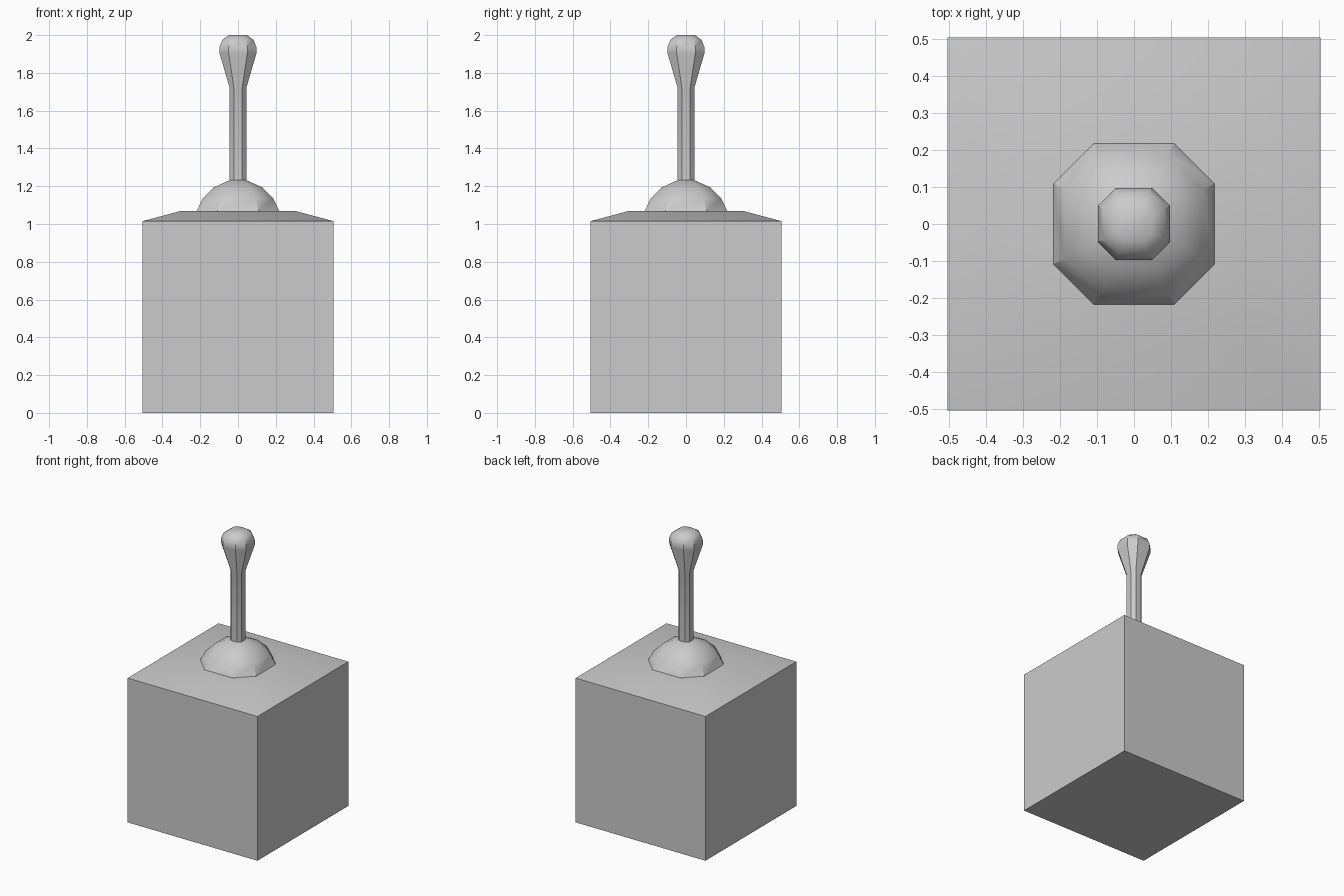
import bpy
import math

if "Cube" in bpy.data.objects:
    bpy.data.objects.remove(bpy.data.objects["Cube"])


def lathe(name, section, profile, smooth=35):
    """Stack scaled copies of a cross-section (unit half-width) at each (half_width, z)."""
    n = len(section)
    verts = [(x * r, y * r, z) for r, z in profile for x, y in section]
    faces = [tuple(reversed(range(n)))]
    for k in range(len(profile) - 1):
        for i in range(n):
            j = (i + 1) % n
            faces.append((k * n + i, k * n + j, (k + 1) * n + j, (k + 1) * n + i))
    top = (len(profile) - 1) * n
    faces.append(tuple(range(top, top + n)))
    mesh = bpy.data.meshes.new(name)
    mesh.from_pydata(verts, [], faces)
    mesh.update()
    obj = bpy.data.objects.new(name, mesh)
    bpy.context.collection.objects.link(obj)
    bpy.ops.object.select_all(action='DESELECT')
    bpy.context.view_layer.objects.active = obj
    obj.select_set(True)
    bpy.ops.object.shade_smooth_by_angle(angle=math.radians(smooth))
    return obj


SQUARE = [(1, -1), (1, 1), (-1, 1), (-1, -1)]
# Square with its corners cut off halfway along each side
OCTAGON = [(1, -.5), (1, .5), (.5, 1), (-.5, 1),
           (-1, .5), (-1, -.5), (-.5, -1), (.5, -1)]

# Box with a shallow sloped top
lathe("base_box", SQUARE, [(.505, 0), (.505, 1.015), (.3, 1.07)])

# Low dome where the lever enters the box
lathe("lever_dome", OCTAGON,
      [(.22, 1.065), (.187, 1.135), (.13, 1.193), (.045, 1.232)])

# Lever rod flaring into a rounded knob
lathe("lever_and_knob", OCTAGON,
      [(.044, 1.2), (.044, 1.72), (.098, 1.905), (.098, 1.935),
       (.082, 1.975), (.048, 2.0)])
